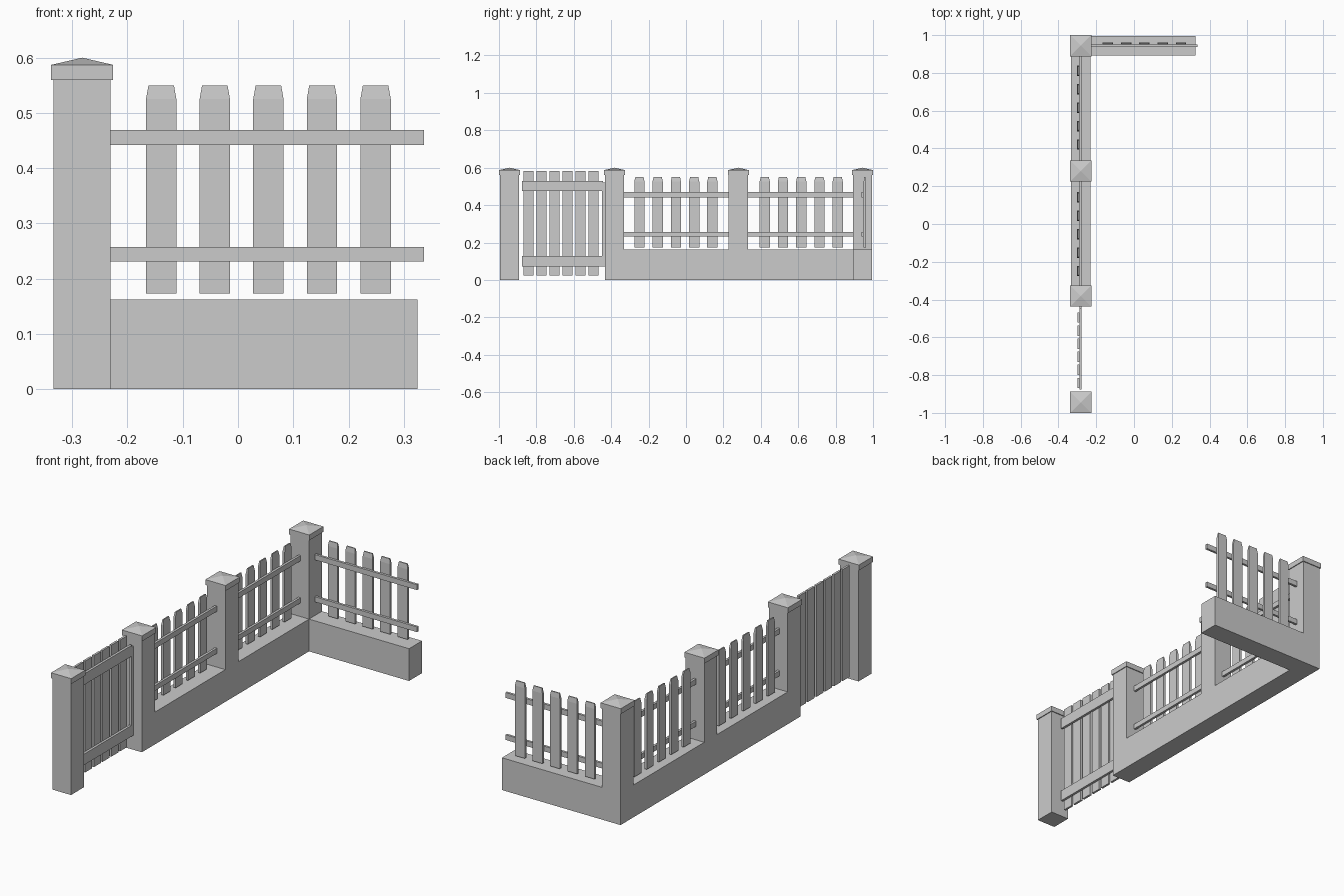
import bpy, bmesh

if "Cube" in bpy.data.objects:
    bpy.data.objects.remove(bpy.data.objects["Cube"])

PX, PY = -0.282, 0.944          # line of the long run / line of the short return
POST, CAP = 0.0515, 0.056       # half widths


def finish(bm, name):
    bmesh.ops.recalc_face_normals(bm, faces=bm.faces)
    me = bpy.data.meshes.new(name)
    bm.to_mesh(me)
    bm.free()
    ob = bpy.data.objects.new(name, me)
    bpy.context.collection.objects.link(ob)
    return ob


def loft(name, rings, apex=None):
    """Rectangular rings (x0, x1, y0, y1, z) joined upward, closed flat or to an apex."""
    bm = bmesh.new()
    loops = [[bm.verts.new((x, y, z)) for x, y in ((a, c), (b, c), (b, d), (a, d))]
             for a, b, c, d, z in rings]
    bm.faces.new(loops[0])
    for lo, hi in zip(loops, loops[1:]):
        for i in range(4):
            j = (i + 1) % 4
            bm.faces.new((lo[i], lo[j], hi[j], hi[i]))
    if apex:
        tip = bm.verts.new(apex)
        for i in range(4):
            bm.faces.new((loops[-1][i], loops[-1][(i + 1) % 4], tip))
    else:
        bm.faces.new(loops[-1])
    return finish(bm, name)


def box(name, x0, x1, y0, y1, z0, z1):
    return loft(name, [(x0, x1, y0, y1, z0), (x0, x1, y0, y1, z1)])


def picket(name, x, y, hx, hy, tx, ty):
    """Slat with a tapered tip."""
    return loft(name, [(x - hx, x + hx, y - hy, y + hy, 0.173),
                       (x - hx, x + hx, y - hy, y + hy, 0.525),
                       (x - tx, x + tx, y - ty, y + ty, 0.55)])


RAILS = ((0.231, 0.257), (0.442, 0.469))
POSTS = (-0.944, -0.382, 0.28, PY)

# Posts with pyramid caps
for y in POSTS:
    box("post", PX - POST, PX + POST, y - POST, y + POST, 0, 0.56)
    sq = (PX - CAP, PX + CAP, y - CAP, y + CAP)
    loft("post_cap", [(*sq, 0.56), (*sq, 0.587)], (PX, y, 0.6))

# Long run: low wall, rails and pickets between posts
for ya, yb, first in ((-0.382, 0.28, -0.249), (0.28, PY, 0.421)):
    y0, y1 = ya + POST, yb - POST
    box("low_wall", PX - POST, PX + POST, y0, y1, 0, 0.162)
    for z0, z1 in RAILS:
        box("rail", -0.289, -0.277, y0, y1, z0, z1)
    for i in range(5):
        picket("picket", -0.295, first + i * 0.0975, 0.006, 0.0275, 0.003, 0.022)

# Short return at the back
box("return_wall", PX + POST, 0.325, PY - POST, PY + POST, 0, 0.162)
for z0, z1 in RAILS:
    box("return_rail", PX + POST, 0.337, 0.938, 0.950, z0, z1)
for i in range(5):
    picket("return_picket", -0.139 + i * 0.097, 0.956, 0.0275, 0.006, 0.023, 0.003)

# Gate: flat-topped slats, two wide rails and a hinge upright
for i in range(6):
    y = -0.842 + i * 0.0694
    box("gate_slat", -0.300, -0.289, y - 0.0275, y + 0.0275, 0.023, 0.582)
for z0, z1 in ((0.073, 0.128), (0.475, 0.53)):
    box("gate_rail", -0.289, -0.277, -0.877, -0.445, z0, z1)
box("gate_hinge", -0.289, -0.277, -0.449, -0.4335, 0.073, 0.52)
